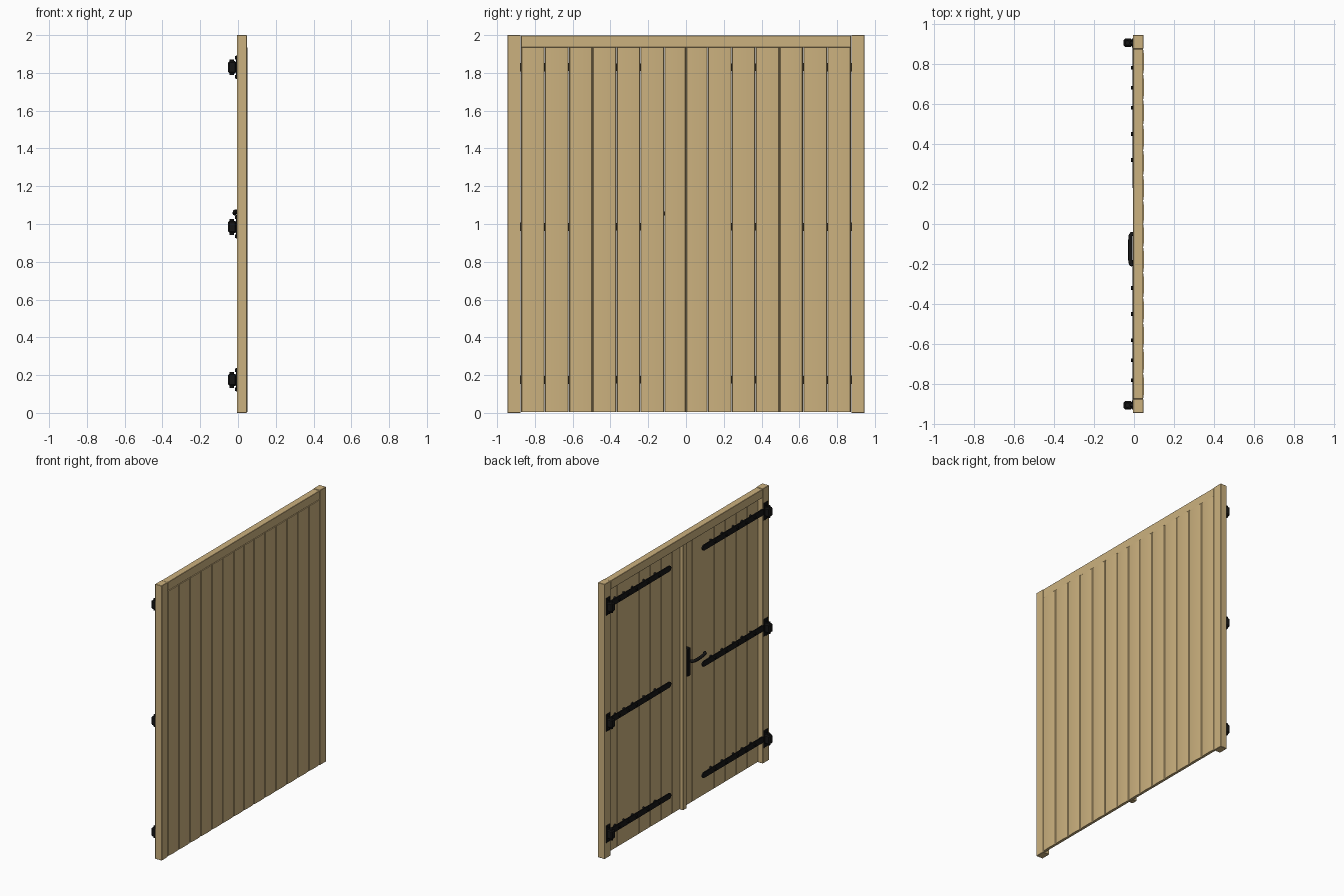
import bpy, bmesh, math
from mathutils import Vector

if "Cube" in bpy.data.objects:
    bpy.data.objects.remove(bpy.data.objects["Cube"])


def material(name, col):
    m = bpy.data.materials.new(name)
    m.diffuse_color = (*col, 1)
    m.use_nodes = True
    m.node_tree.nodes["Principled BSDF"].inputs["Base Color"].default_value = m.diffuse_color
    return m


WOOD = material("pale_wood", (0.60, 0.44, 0.21))
IRON = material("black_iron", (0.008, 0.008, 0.008))


def finish(name, bm, mat, smooth=None):
    bmesh.ops.recalc_face_normals(bm, faces=bm.faces)
    me = bpy.data.meshes.new(name)
    bm.to_mesh(me)
    bm.free()
    ob = bpy.data.objects.new(name, me)
    bpy.context.collection.objects.link(ob)
    me.materials.append(mat)
    if smooth:
        bpy.ops.object.select_all(action='DESELECT')
        bpy.context.view_layer.objects.active = ob
        ob.select_set(True)
        bpy.ops.object.shade_smooth_by_angle(angle=math.radians(smooth))
    return ob


def box(name, lo, hi, mat, bevel=0.0):
    bm = bmesh.new()
    bmesh.ops.create_cube(bm, size=1)
    for v in bm.verts:
        v.co = [lo[i] + (v.co[i] + 0.5) * (hi[i] - lo[i]) for i in range(3)]
    if bevel:
        bmesh.ops.bevel(bm, geom=bm.edges[:], offset=bevel, segments=1, affect='EDGES')
    return finish(name, bm, mat)


def prism(name, pts, shift, mat, smooth=None):
    """Extrude a closed outline by a vector."""
    bm = bmesh.new()
    f = bm.faces.new([bm.verts.new(p) for p in pts])
    r = bmesh.ops.extrude_face_region(bm, geom=[f])
    for v in r["geom"]:
        if isinstance(v, bmesh.types.BMVert):
            v.co += Vector(shift)
    return finish(name, bm, mat, smooth)


def disc(name, x0, x1, y, z, r, n=12):
    pts = [(x0, y + r * math.cos(2 * math.pi * i / n), z + r * math.sin(2 * math.pi * i / n))
           for i in range(n)]
    return prism(name, pts, (x1 - x0, 0, 0), IRON, 40)


# frame: two posts and the head beam
for s in (-1, 1):
    y0, y1 = sorted((s * 0.875, s * 0.945))
    box("post", (-0.006, y0, 0), (0.047, y1, 2), WOOD, 0.002)
box("head_beam", (-0.005, -0.874, 1.935), (0.046, 0.874, 1.998), WOOD, 0.002)

# fourteen slightly crowned boards
edges = [0, 0.115, 0.2425, 0.3675, 0.495, 0.62, 0.7475, 0.874]
for s in (-1, 1):
    for a, b in zip(edges, edges[1:]):
        y0, y1 = sorted((s * a, s * b))
        y0 += 0.001
        y1 -= 0.001
        pts = [(0.03, y0, 0.006), (0.043, y0, 0.006)]
        for t in (0.03, 0.18, 0.34, 0.5, 0.66, 0.82, 0.97):
            x = 0.0505 - 0.0035 * (2 * t - 1) ** 2
            pts.append((x, y0 + t * (y1 - y0), 0.006))
        pts += [(0.043, y1, 0.006), (0.03, y1, 0.006)]
        prism("board", pts, (0, 0, 1.928), WOOD, 30)

# cover strip over the meeting edge of the two doors
box("meeting_strip", (0.002, -0.012, 0.004), (0.031, 0.03, 1.934), WOOD, 0.002)

# strap hinges, three on each door
for s in (-1, 1):
    for z in (0.175, 0.985, 1.83):
        # long strap with a rounded tip
        pts = [(-0.008, s * 0.885, z - 0.022), (-0.008, s * 0.885, z + 0.022)]
        for i in range(9):
            a = math.pi * (0.5 - i / 8)
            pts.append((-0.008, s * (0.2 - 0.02 * math.cos(a)), z + 0.02 * math.sin(a)))
        prism("hinge_strap", pts, (0.009, 0, 0), IRON)
        # bolts running through to the boards
        for y in (0.32, 0.45, 0.58, 0.68, 0.78):
            disc("strap_bolt", -0.015, 0.032, s * y, z, 0.009)
        # tall plate fixed to the post, with four bolts
        y0, y1 = sorted((s * 0.882, s * 0.928))
        box("hinge_plate", (-0.011, y0, z - 0.062), (-0.004, y1, z + 0.062), IRON, 0.001)
        for dz in (-0.05, 0.05):
            disc("plate_bolt", -0.017, -0.008, s * 0.905, z + dz, 0.009)
        # barrel block with pin
        y0, y1 = sorted((s * 0.885, s * 0.926))
        box("hinge_knuckle", (-0.052, y0, z - 0.032), (-0.008, y1, z + 0.032), IRON, 0.007)
        pin = [(-0.032 + 0.012 * math.cos(math.pi * i / 6),
                s * 0.905 + 0.012 * math.sin(math.pi * i / 6), z - 0.042) for i in range(12)]
        prism("hinge_pin", pin, (0, 0, 0.084), IRON, 40)

# lock plate
box("lock_plate", (-0.004, -0.05, 0.96), (0.032, -0.014, 1.16), IRON, 0.002)

# lever handle: a bent rod
cu = bpy.data.curves.new("lever_path", 'CURVE')
cu.dimensions = '3D'
cu.bevel_depth = 0.011
cu.bevel_resolution = 2
cu.use_fill_caps = True
path = [(0.0, -0.05, 1.062), (-0.012, -0.05, 1.062), (-0.018, -0.062, 1.06), (-0.018, -0.10, 1.056),
        (-0.018, -0.14, 1.057), (-0.018, -0.18, 1.062), (-0.016, -0.198, 1.065), (-0.006, -0.205, 1.066)]
sp = cu.splines.new('POLY')
sp.points.add(len(path) - 1)
for p, c in zip(sp.points, path):
    p.co = (*c, 1)
sp.use_smooth = True
lever = bpy.data.objects.new("lever_handle", cu)
bpy.context.collection.objects.link(lever)
cu.materials.append(IRON)
